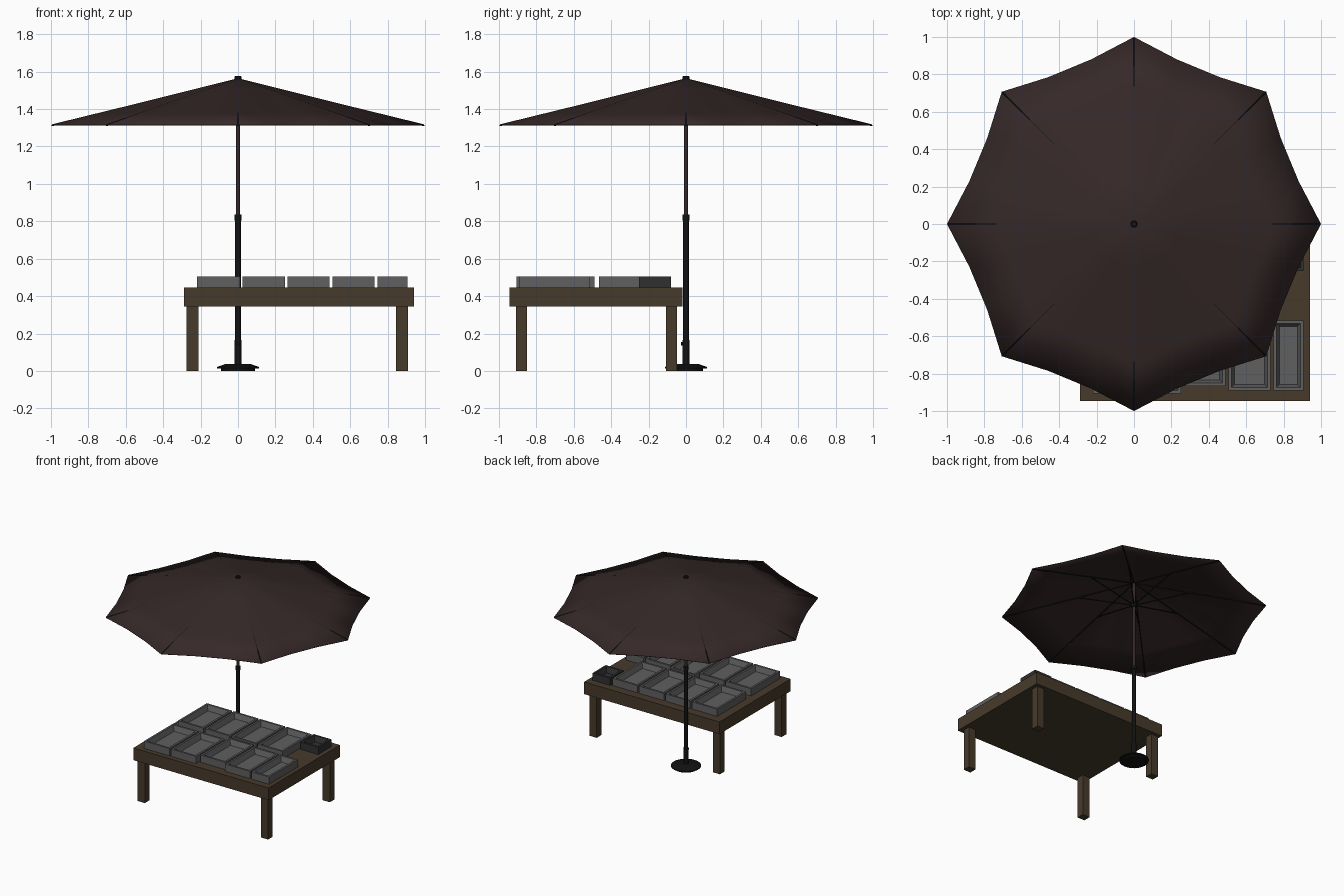
import bpy, bmesh, math
from mathutils import Vector

if "Cube" in bpy.data.objects:
    bpy.data.objects.remove(bpy.data.objects["Cube"])


def mat(name, r, g, b):
    m = bpy.data.materials.new(name)
    m.diffuse_color = (r, g, b, 1)
    m.use_nodes = True
    m.node_tree.nodes["Principled BSDF"].inputs["Base Color"].default_value = m.diffuse_color
    return m


WOOD = mat("wood", 0.062, 0.042, 0.024)
CLOTH = mat("cloth", 0.036, 0.021, 0.021)
BLACK = mat("black_metal", 0.006, 0.006, 0.006)
TRAY = mat("tray_grey", 0.115, 0.115, 0.115)
DARK = mat("dark_grey", 0.03, 0.03, 0.03)


def finish(name, bm, m, smooth=False):
    bmesh.ops.recalc_face_normals(bm, faces=bm.faces[:])
    me = bpy.data.meshes.new(name)
    bm.to_mesh(me)
    bm.free()
    me.materials.append(m)
    ob = bpy.data.objects.new(name, me)
    bpy.context.collection.objects.link(ob)
    if smooth:
        bpy.ops.object.select_all(action='DESELECT')
        ob.select_set(True)
        bpy.context.view_layer.objects.active = ob
        bpy.ops.object.shade_smooth_by_angle(angle=math.radians(35))
    return ob


def box(name, x0, x1, y0, y1, z0, z1, m):
    bm = bmesh.new()
    bmesh.ops.create_cube(bm, size=1)
    for v in bm.verts:
        v.co = ((x0 + x1) / 2 + v.co.x * (x1 - x0), (y0 + y1) / 2 + v.co.y * (y1 - y0),
                (z0 + z1) / 2 + v.co.z * (z1 - z0))
    return finish(name, bm, m)


def lathe(name, profile, m, n=20):
    bm = bmesh.new()
    rings = [[bm.verts.new((r * math.cos(math.tau * i / n), r * math.sin(math.tau * i / n), z))
              for i in range(n)] for r, z in profile]
    for a, b in zip(rings, rings[1:]):
        for i in range(n):
            j = (i + 1) % n
            bm.faces.new((a[i], a[j], b[j], b[i]))
    bm.faces.new(rings[0])
    bm.faces.new(rings[-1])
    return finish(name, bm, m, True)


def rod(name, a, b, r, m, n=6):
    a, b = Vector(a), Vector(b)
    bm = bmesh.new()
    bmesh.ops.create_cone(bm, cap_ends=True, segments=n, radius1=r, radius2=r, depth=(b - a).length)
    q = (b - a).to_track_quat('Z', 'Y')
    for v in bm.verts:
        v.co = q @ v.co + (a + b) / 2
    return finish(name, bm, m)


def tray(name, x0, x1, y0, y1, m, rim=0.016, slope=0.016, z0=0.445, z1=0.505, floor=0.462):
    # Nested rectangles: outer bottom, outer top, inner rim, inner floor
    bm = bmesh.new()
    loops = []
    for d, z in ((0, z0), (0, z1), (rim, z1), (rim + slope, floor)):
        loops.append([bm.verts.new(p) for p in ((x0 + d, y0 + d, z), (x1 - d, y0 + d, z),
                                                (x1 - d, y1 - d, z), (x0 + d, y1 - d, z))])
    for a, b in zip(loops, loops[1:]):
        for i in range(4):
            j = (i + 1) % 4
            bm.faces.new((a[i], a[j], b[j], b[i]))
    bm.faces.new(loops[0])
    bm.faces.new(loops[-1])
    return finish(name, bm, m)


# Table
box("table_top", -0.29, 0.94, -0.945, -0.02, 0.345, 0.445, WOOD)
for xn, x0 in (("left", -0.275), ("right", 0.845)):
    for yn, y0 in (("front", -0.91), ("back", -0.108)):
        box(f"{yn}_{xn}_leg", x0, x0 + 0.065, y0, y0 + 0.06, 0, 0.345, WOOD)

# Produce trays: five in front, four behind, plus a small dark box
columns = ((-0.22, 0.01), (0.025, 0.25), (0.265, 0.49), (0.505, 0.73), (0.745, 0.905))
front_starts = (-0.905, -0.905, -0.865, -0.89, -0.89)
for i, ((x0, x1), y) in enumerate(zip(columns, front_starts)):
    tray(f"front_tray_{i + 1}", x0, x1, y, y + 0.375, TRAY)
    if i < 4:
        tray(f"back_tray_{i + 1}", x0, x1, -0.465, -0.09, TRAY)
tray("small_dark_box", 0.745, 0.905, -0.25, -0.08, DARK)

# Umbrella stand and pole
lathe("umbrella_base", [(0.09, 0.0), (0.09, 0.012), (0.112, 0.014), (0.112, 0.021),
                        (0.07, 0.036), (0.018, 0.038)], BLACK, 24)
lathe("base_sleeve", [(0.018, 0.03), (0.018, 0.165)], BLACK)
rod("sleeve_knob", (0, -0.015, 0.145), (0, -0.028, 0.145), 0.009, BLACK, 10)
lathe("lower_pole", [(0.015, 0.1), (0.015, 0.81)], BLACK)
lathe("pole_collar", [(0.018, 0.805), (0.018, 0.835)], BLACK)
lathe("upper_pole", [(0.012, 0.82), (0.012, 1.56)], CLOTH)
lathe("top_cap", [(0.018, 1.552), (0.018, 1.573), (0.014, 1.576)], BLACK)
lathe("strut_hub", [(0.022, 1.35), (0.022, 1.385)], BLACK)

# Canopy: eight panels with inward-curved edges
TOP, DROP, STEPS, RINGS = 1.565, 0.25, 3, 4
scallop = (1.0, 0.909, 0.909)
bm = bmesh.new()
apex = bm.verts.new((0, 0, TOP))
rings = []
for k in range(1, RINGS + 1):
    ring = []
    for i in range(8):
        a = Vector((math.cos(i * math.tau / 8), math.sin(i * math.tau / 8), 0))
        b = Vector((math.cos((i + 1) * math.tau / 8), math.sin((i + 1) * math.tau / 8), 0))
        for s in range(STEPS):
            t = k / RINGS
            p = a.lerp(b, s / STEPS)
            inward = 1 if s == 0 else 1 - 0.025 * t
            p = p * t * inward
            ring.append(bm.verts.new((p.x, p.y, TOP - DROP * t)))
    rings.append(ring)
n = 8 * STEPS
for i in range(n):
    j = (i + 1) % n
    bm.faces.new((apex, rings[0][i], rings[0][j]))
    for a, b in zip(rings, rings[1:]):
        bm.faces.new((a[i], b[i], b[j], a[j]))
canopy = finish("canopy", bm, CLOTH, True)
thick = canopy.modifiers.new("thickness", 'SOLIDIFY')
thick.thickness = 0.003
thick.offset = -1

# Ribs and struts under the canopy
for i in range(8):
    c, s = math.cos(i * math.tau / 8), math.sin(i * math.tau / 8)
    rod(f"rib_{i + 1}", (0.02 * c, 0.02 * s, 1.552), (0.995 * c, 0.995 * s, 1.313), 0.005, BLACK)
    rod(f"strut_{i + 1}", (0.02 * c, 0.02 * s, 1.37), (0.42 * c, 0.42 * s, 1.452), 0.005, BLACK)
